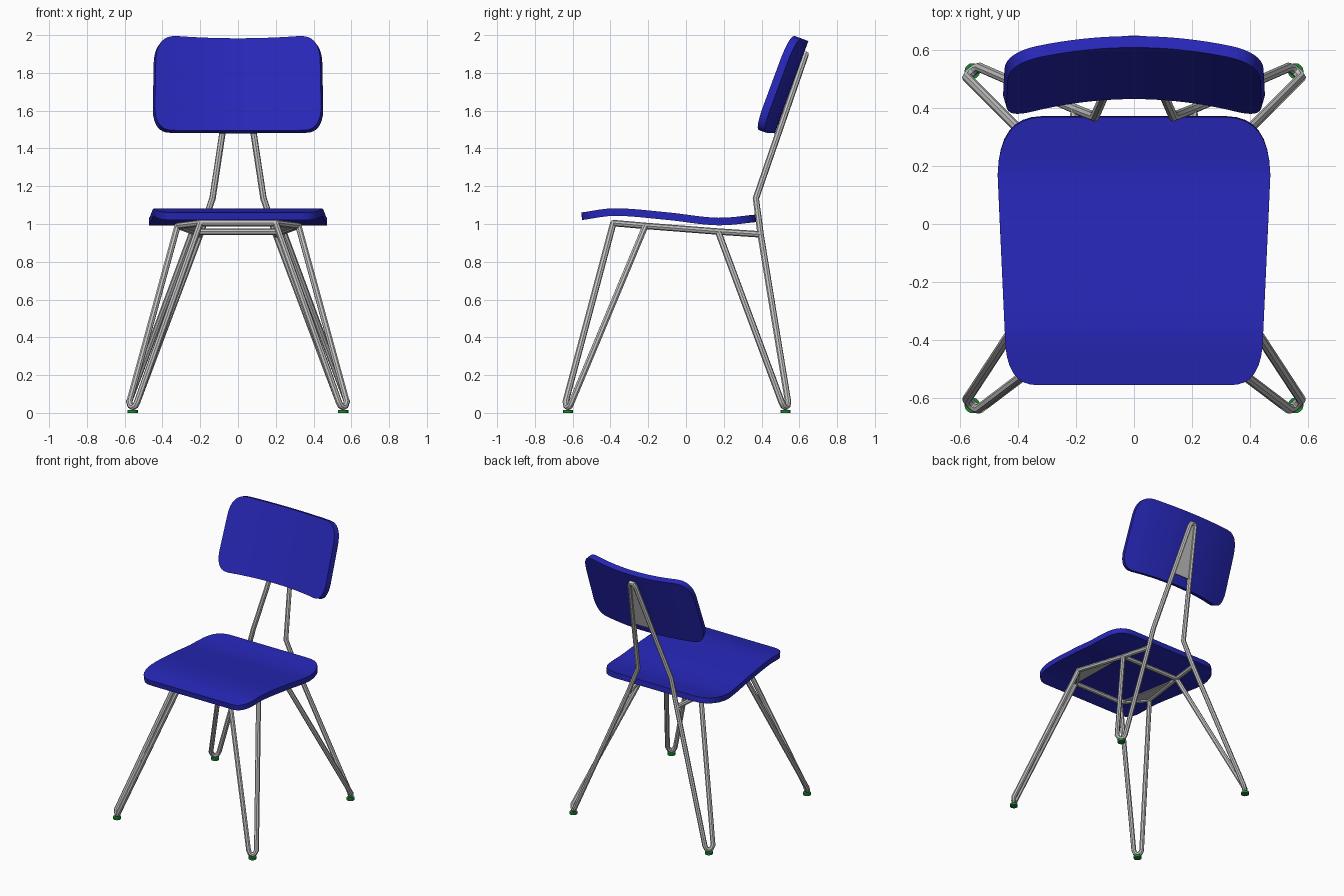
import bpy
import bmesh
from mathutils import Vector

cube = bpy.data.objects.get("Cube")
if cube:
    bpy.data.objects.remove(cube, do_unlink=True)


def material(name, rgb):
    m = bpy.data.materials.new(name)
    m.use_nodes = True
    m.diffuse_color = (*rgb, 1)
    m.node_tree.nodes["Principled BSDF"].inputs["Base Color"].default_value = (*rgb, 1)
    return m


BLUE = material("blue panel", (0.02, 0.02, 0.48))
STEEL = material("light grey steel", (0.55, 0.55, 0.55))
GREEN = material("green foot pad", (0.01, 0.24, 0.03))
ROD = 0.017


def activate(ob):
    bpy.ops.object.select_all(action='DESELECT')
    ob.select_set(True)
    bpy.context.view_layer.objects.active = ob


def mesh_object(name, bm, mat, thickness=0, offset=-1):
    me = bpy.data.meshes.new(name)
    bm.to_mesh(me)
    bm.free()
    me.materials.append(mat)
    ob = bpy.data.objects.new(name, me)
    bpy.context.collection.objects.link(ob)
    activate(ob)
    if thickness:
        mod = ob.modifiers.new("thickness", 'SOLIDIFY')
        mod.thickness, mod.offset, mod.use_even_offset = thickness, offset, True
        bpy.ops.object.modifier_apply(modifier=mod.name)
    bpy.ops.object.shade_smooth_by_angle(angle=0.6)
    return ob


def rod(name, points):
    cu = bpy.data.curves.new(name, 'CURVE')
    cu.dimensions = '3D'
    cu.bevel_depth, cu.bevel_resolution, cu.use_fill_caps = ROD, 2, True
    sp = cu.splines.new('POLY')
    sp.points.add(len(points) - 1)
    for p, co in zip(sp.points, points):
        p.co = (*co, 1)
    cu.materials.append(STEEL)
    ob = bpy.data.objects.new(name, cu)
    bpy.context.collection.objects.link(ob)
    activate(ob)
    bpy.ops.object.convert(target='MESH')
    bpy.ops.object.shade_smooth_by_angle(angle=0.7)


def mirror(points):
    return [(-x, y, z) for x, y, z in points]


def bezier(a, b, c, n=8):
    a, b, c = Vector(a), Vector(b), Vector(c)
    ts = [i / n for i in range(n + 1)]
    return [a * (1 - t) ** 2 + b * 2 * t * (1 - t) + c * t * t for t in ts]


def panel(name, low_corner, high_corner, place, thickness, cols=20, mid=10):
    """Rows of (half width, position) are bent into shape, then thickened."""
    low, high = bezier(*low_corner), bezier(*high_corner)
    between = [low[-1].lerp(high[0], i / mid) for i in range(1, mid)]
    bm = bmesh.new()
    grid = [[bm.verts.new(place(w * (2 * i / cols - 1), t)) for i in range(cols + 1)]
            for w, t in low + between + high]
    for r0, r1 in zip(grid, grid[1:]):
        for i in range(cols):
            bm.faces.new((r0[i], r0[i + 1], r1[i + 1], r1[i]))
    return mesh_object(name, bm, BLUE, thickness)


# Seat: wavy from front to back
wave = [(-0.56, 1.06), (-0.38, 1.083), (-0.1, 1.062), (0.17, 1.033), (0.37, 1.05)]


def seat_height(y):
    # smooth interpolation through the wave points
    pts = [wave[0]] + wave + [wave[-1]]
    for k in range(1, len(pts) - 2):
        (y0, z0), (y1, z1) = pts[k], pts[k + 1]
        if y <= y1 or k == len(pts) - 3:
            h = y1 - y0
            m0 = (z1 - pts[k - 1][1]) / (y1 - pts[k - 1][0])
            m1 = (pts[k + 2][1] - z0) / (pts[k + 2][0] - y0)
            s = (y - y0) / h
            return (z0 * (1 + 2 * s) * (1 - s) ** 2 + h * m0 * s * (1 - s) ** 2
                    + z1 * s * s * (3 - 2 * s) + h * m1 * s * s * (s - 1))


panel("seat",
      ((0.33, -0.555), (0.445, -0.56), (0.445, -0.38)),
      ((0.47, 0.17), (0.465, 0.365), (0.32, 0.368)),
      lambda x, y: Vector((x, y, seat_height(y))), 0.04, mid=16)

# Backrest: tilted, with its sides curving forward
up, forward = Vector((0, 0.342, 0.94)), Vector((0, -0.94, 0.342))
HEIGHT = 0.52


def backrest_point(x, t):
    bow = (x / 0.44) ** 2
    t -= 0.02 * bow * (1 - t / HEIGHT)
    return Vector((x, 0.47, 1.48)) + up * t + forward * (0.042 + 0.065 * bow)


panel("backrest",
      ((0.35, 0), (0.435, 0), (0.44, 0.12)),
      ((0.435, 0.38), (0.43, HEIGHT), (0.32, HEIGHT)),
      backrest_point, 0.042)

# Frame joints on the left side
front_in = (0.2, -0.385, 1.005)
front_out = (0.32, -0.215, 0.99)
rear_in = (0.24, 0.17, 0.96)
rear_end = (0.2, 0.395, 0.945)
back_bend = (0.135, 0.37, 1.135)
back_top = (0.022, 0.627, 1.88)

rails = [front_in, front_out, rear_in, rear_end]
rod("seat_frame", mirror(rails)[::-1] + rails)
rod("seat_crossbar", [mirror([rear_in])[0], rear_in])

# Rear legs and back support, one bent rod
rear_leg = [rear_in, (0.576, 0.505, 0.06), (0.57, 0.515, 0.038), (0.557, 0.527, 0.03),
            (0.543, 0.537, 0.038), (0.533, 0.54, 0.06), rear_end, back_bend,
            back_top, (0.012, 0.634, 1.9)]
rod("rear_legs_and_back_support", rear_leg + mirror(rear_leg)[::-1])

# Front hairpin legs
front_leg = [front_in, (0.533, -0.637, 0.06), (0.543, -0.635, 0.038), (0.557, -0.625, 0.03),
             (0.569, -0.613, 0.038), (0.575, -0.604, 0.06), front_out]
rod("front_leg_left", front_leg)
rod("front_leg_right", mirror(front_leg))


# Mounting plates
def plate(name, corners):
    bm = bmesh.new()
    bm.faces.new([bm.verts.new(c) for c in corners])
    mesh_object(name, bm, STEEL, 0.008, 0)


bracket = [front_in, front_out, rear_in]
plate("seat_bracket_left", bracket)
plate("seat_bracket_right", mirror(bracket)[::-1])
lower = Vector(back_bend).lerp(Vector(back_top), 0.54)
plate("back_bracket", [lower, back_top] + mirror([back_top, lower]))

# Foot pads
for side, sx in (("left", 1), ("right", -1)):
    for end, y in (("front", -0.625), ("rear", 0.527)):
        bm = bmesh.new()
        bmesh.ops.create_cone(bm, cap_ends=True, segments=20, radius1=0.027,
                              radius2=0.027, depth=0.016)
        bmesh.ops.translate(bm, verts=bm.verts, vec=(sx * 0.557, y, 0.008))
        mesh_object(f"{end}_foot_pad_{side}", bm, GREEN)
